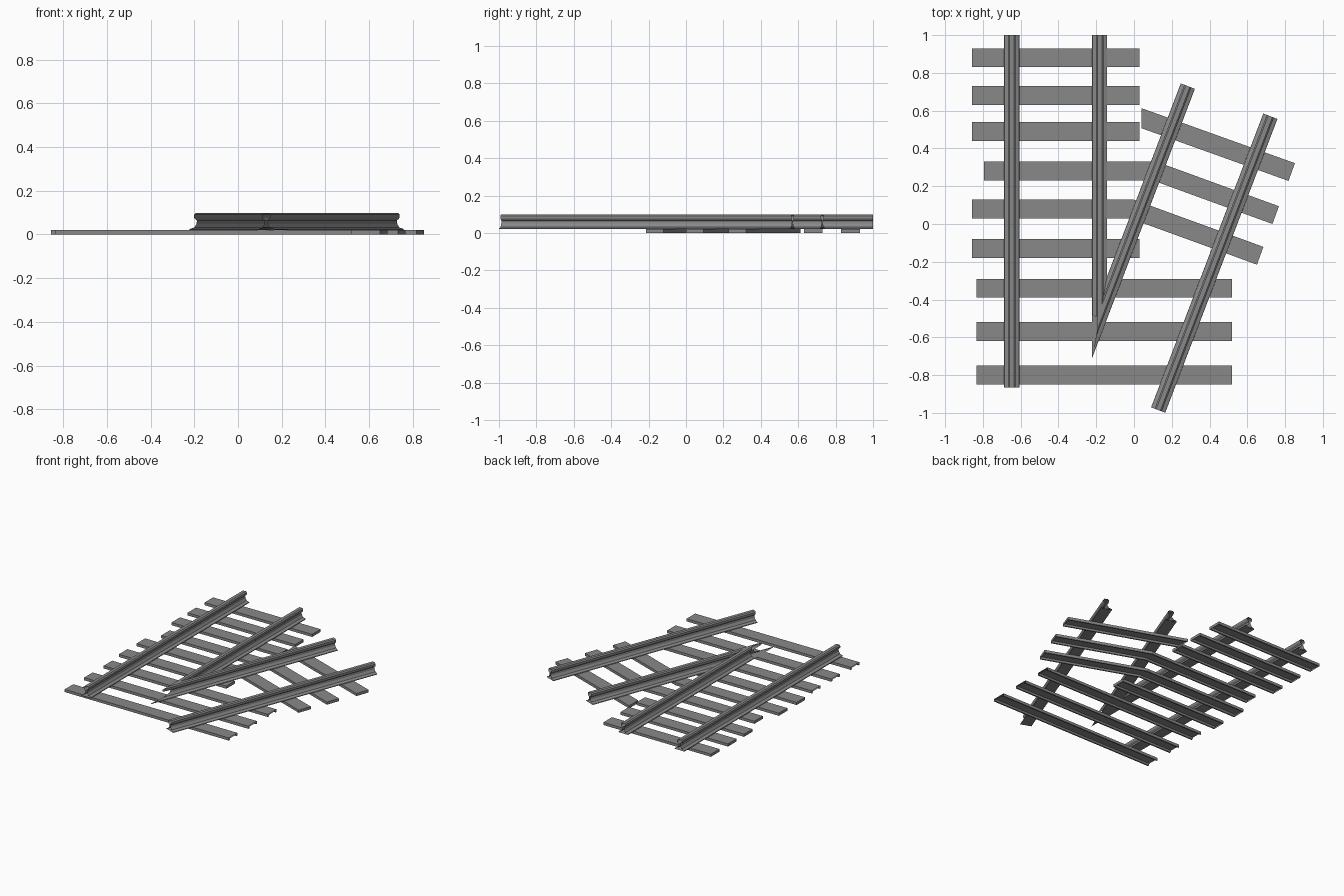
import bpy, bmesh, math
from mathutils import Vector

cube = bpy.data.objects.get("Cube")
if cube:
    bpy.data.objects.remove(cube, do_unlink=True)

steel = bpy.data.materials.new("grey steel")
steel.use_nodes = True
GREY = (0.25, 0.25, 0.25, 1)
steel.diffuse_color = GREY
steel.node_tree.nodes["Principled BSDF"].inputs["Base Color"].default_value = GREY


def loft(name, rings, cap_start=None, cap_end=None):
    """Skin closed rings of points; caps list the ring points they join."""
    bm = bmesh.new()
    rows = [[bm.verts.new(p) for p in ring] for ring in rings]
    n = len(rows[0])
    for a, b in zip(rows, rows[1:]):
        for i in range(n):
            j = (i + 1) % n
            bm.faces.new((a[i], a[j], b[j], b[i]))
    for row, cap in ((rows[0], cap_start), (rows[-1], cap_end)):
        if cap:
            bm.faces.new([row[i] for i in cap])
    bmesh.ops.recalc_face_normals(bm, faces=bm.faces)
    mesh = bpy.data.meshes.new(name)
    bm.to_mesh(mesh)
    bm.free()
    mesh.materials.append(steel)
    obj = bpy.data.objects.new(name, mesh)
    bpy.context.collection.objects.link(obj)
    return obj


# Rail section: half width and height, foot to head
HALF = [(0.04, 0.02), (0.039, 0.025), (0.018, 0.032), (0.008, 0.048),
        (0.006, 0.064), (0.017, 0.073), (0.02, 0.08), (0.02, 0.091), (0.012, 0.098)]
SECTION = [(w, z, w) for w, z in HALF] + [(-w, z, w) for w, z in reversed(HALF)]

LEAN = math.radians(20.9)
ALONG = Vector((math.sin(LEAN), math.cos(LEAN)))
ACROSS = Vector((math.cos(LEAN), -math.sin(LEAN)))
STRAIGHT_X = -0.182
BRANCH_TOP = Vector((0.285, 0.73))


def square_end(centre, across):
    return [(centre.x + across.x * u, centre.y + across.y * u, z) for u, z, w in SECTION]


def straight_meets_branch(u, z, w):
    # Run down to the near side of the branch rail at this height
    x = STRAIGHT_X + u
    side = BRANCH_TOP - ACROSS * w
    return (x, side.y + (x - side.x) * ALONG.y / ALONG.x, z)


def branch_meets_straight(u, z, w):
    # Run down to the outer side of the straight rail at this height
    x = STRAIGHT_X - w
    side = BRANCH_TOP + ACROSS * u
    return (x, side.y + (x - side.x) * ALONG.y / ALONG.x, z)


X = Vector((1, 0))
loft("straight_outer_rail", [square_end(Vector((-0.647, -0.865)), X),
                             square_end(Vector((-0.647, 1)), X)])
loft("straight_inner_rail", [[straight_meets_branch(*p) for p in SECTION],
                             square_end(Vector((STRAIGHT_X, 1)), X)])
loft("branch_inner_rail", [[branch_meets_straight(*p) for p in SECTION],
                           square_end(BRANCH_TOP, ACROSS)])
foot = Vector((0.128, -0.985))
loft("branch_outer_rail", [square_end(foot, ACROSS), square_end(foot + ALONG * 1.665, ACROSS)])

# Sleeper section: upturned trough, across and height
TROUGH = [(-0.05, 0), (-0.05, 0.02), (0.05, 0.02), (0.05, 0),
          (0.04, 0), (0.034, 0.012), (-0.034, 0.012), (-0.04, 0)]
CAP = (0, 1, 2, 3)


def sleeper(name, points, capped=True, upright_start=False):
    pts = [Vector(p) for p in points]
    dirs = [(b - a).normalized() for a, b in zip(pts, pts[1:])]
    rings = []
    for i, p in enumerate(pts):
        before, after = dirs[max(i - 1, 0)], dirs[min(i, len(dirs) - 1)]
        t = (before + after).normalized()
        side = Vector((-t.y, t.x)) / t.dot(after)
        if i == 0 and upright_start:
            side = Vector((0, 1)) / after.x
        rings.append([(p.x + side.x * u, p.y + side.y * u, z) for u, z in TROUGH])
    cap = CAP if capped else None
    return loft(name, rings, cap, cap)


for i, y in enumerate((-0.8, -0.57, -0.34)):
    sleeper(f"long_sleeper_{i + 1}", [(-0.835, y), (0.52, y)], capped=False)
for i, y in enumerate((-0.13, 0.49, 0.68, 0.88)):
    sleeper(f"short_sleeper_{i + 1}", [(-0.857, y), (0.03, y)])
sleeper("bent_sleeper_1", [(-0.857, 0.08), (-0.013, 0.08), (0.668, -0.168)])
sleeper("bent_sleeper_2", [(-0.795, 0.28), (0.11, 0.28), (0.75, 0.047)])
sleeper("branch_sleeper", [(0.04, 0.56), (0.835, 0.275)], upright_start=True)
